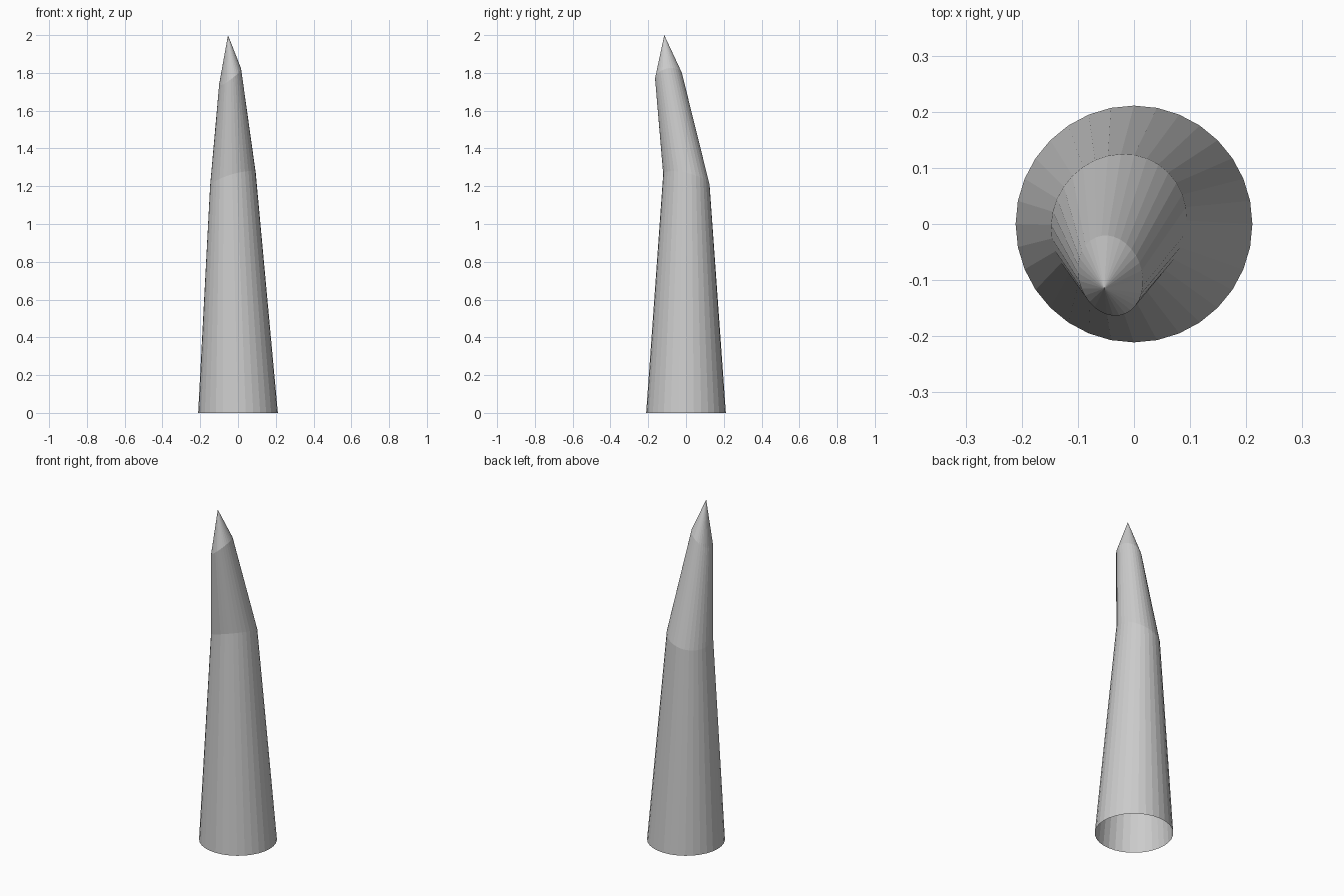
import bpy
import bmesh
from math import cos, sin, tau
from mathutils import Vector

old = bpy.data.objects.get("Cube")
if old:
    bpy.data.objects.remove(old, do_unlink=True)

SIDES = 32

# Plain grey surface
grey = bpy.data.materials.new("light_grey")
grey.use_nodes = True
colour = (0.6, 0.6, 0.6, 1)
grey.diffuse_color = colour
grey.node_tree.nodes["Principled BSDF"].inputs["Base Color"].default_value = colour


def tilted_ring(bm, centre, radius, normal):
    """Circle of vertices facing along the given normal."""
    turn = Vector((0, 0, 1)).rotation_difference(Vector(normal))
    ring = []
    for i in range(SIDES):
        a = tau * i / SIDES
        offset = turn @ Vector((radius * cos(a), radius * sin(a), 0))
        ring.append(bm.verts.new(Vector(centre) + offset))
    return ring


bm = bmesh.new()

# Open base, first bend and second bend of the horn
rings = [
    tilted_ring(bm, (0, 0, 0), 0.211, (0, 0, 1)),
    tilted_ring(bm, (-0.027, 0.002, 1.235), 0.126, (-0.3, 0.24, 1)),
    tilted_ring(bm, (-0.042, -0.092, 1.78), 0.073, (-0.78, -0.25, 1)),
]
tip = bm.verts.new((-0.053, -0.115, 2))

# Tapering walls, then the pointed end
for lower, upper in zip(rings, rings[1:]):
    for i in range(SIDES):
        j = (i + 1) % SIDES
        bm.faces.new((lower[i], lower[j], upper[j], upper[i]))
for i in range(SIDES):
    bm.faces.new((rings[-1][i], rings[-1][(i + 1) % SIDES], tip))

mesh = bpy.data.meshes.new("bent_horn")
bm.to_mesh(mesh)
bm.free()
mesh.materials.append(grey)
horn = bpy.data.objects.new("bent_horn", mesh)
bpy.context.collection.objects.link(horn)
